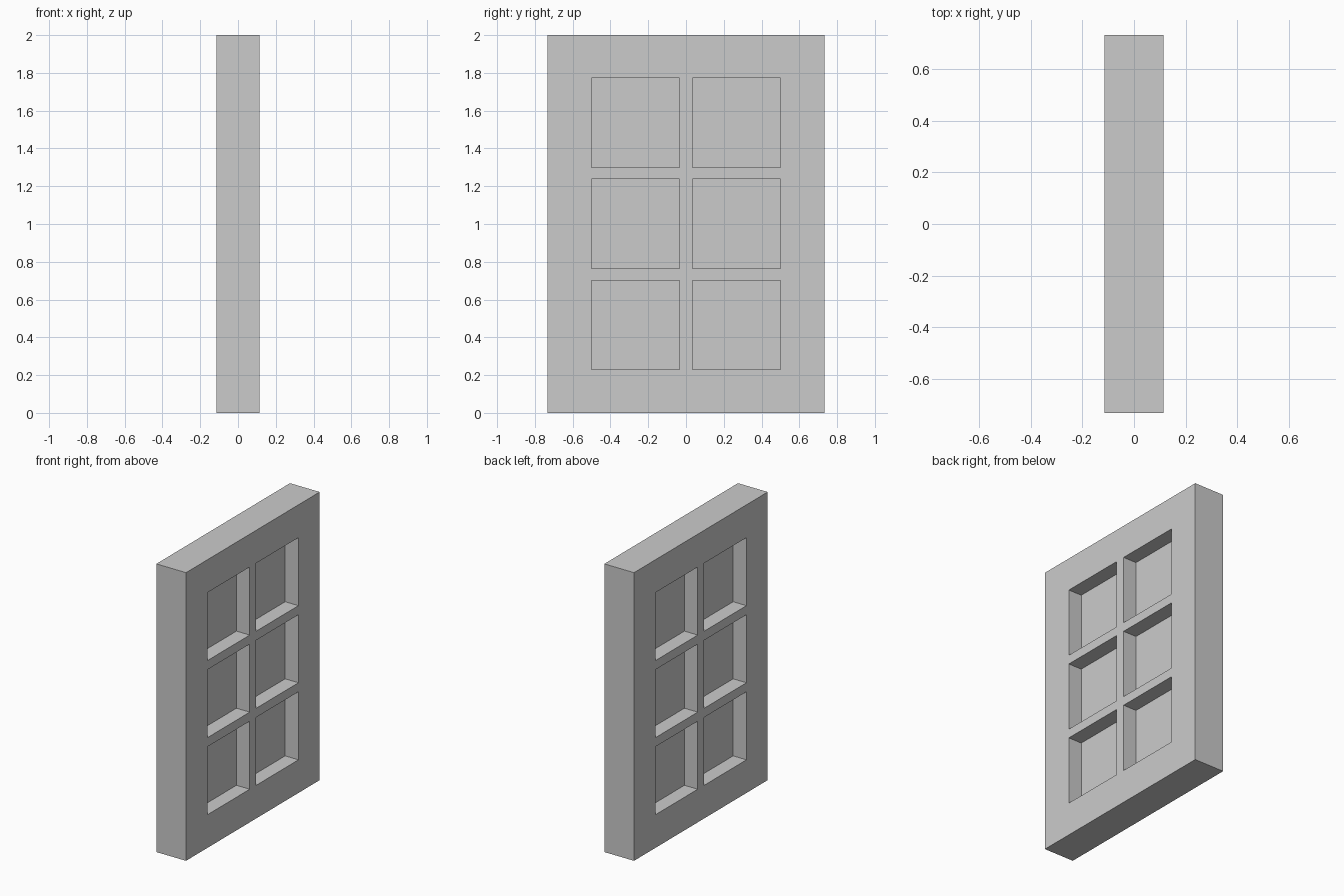
import bpy, bmesh

if "Cube" in bpy.data.objects:
    bpy.data.objects.remove(bpy.data.objects["Cube"])

HALF_T = 0.114                 # frame half thickness
PANE_HALF_T = 0.012            # pane half thickness
YS = [-0.733, -0.50, -0.034, 0.034, 0.50, 0.733]
ZS = [0.0, 0.23, 0.702, 0.765, 1.237, 1.30, 1.772, 2.0]


def make_slab(name, cells, half_t):
    """Solid slab made of the chosen grid cells, extruded along x."""
    bm = bmesh.new()
    for i, k in cells:
        corners = [(i, k), (i + 1, k), (i + 1, k + 1), (i, k + 1)]
        bm.faces.new([bm.verts.new((-half_t, YS[a], ZS[b])) for a, b in corners])
    bmesh.ops.remove_doubles(bm, verts=bm.verts, dist=1e-5)
    ext = bmesh.ops.extrude_face_region(bm, geom=bm.faces[:], use_keep_orig=True)
    moved = [g for g in ext["geom"] if isinstance(g, bmesh.types.BMVert)]
    bmesh.ops.translate(bm, verts=moved, vec=(2 * half_t, 0, 0))
    bmesh.ops.recalc_face_normals(bm, faces=bm.faces)
    mesh = bpy.data.meshes.new(name)
    bm.to_mesh(mesh)
    bm.free()
    obj = bpy.data.objects.new(name, mesh)
    bpy.context.collection.objects.link(obj)
    return obj


all_cells = [(i, k) for i in range(len(YS) - 1) for k in range(len(ZS) - 1)]
openings = [(i, k) for i in (1, 3) for k in (1, 3, 5)]

# Window frame with flush glazing bars
make_slab("window_frame", [c for c in all_cells if c not in openings], HALF_T)

# Thin panes, recessed equally on both sides
for n, cell in enumerate(openings, 1):
    make_slab(f"window_pane_{n}", [cell], PANE_HALF_T)
